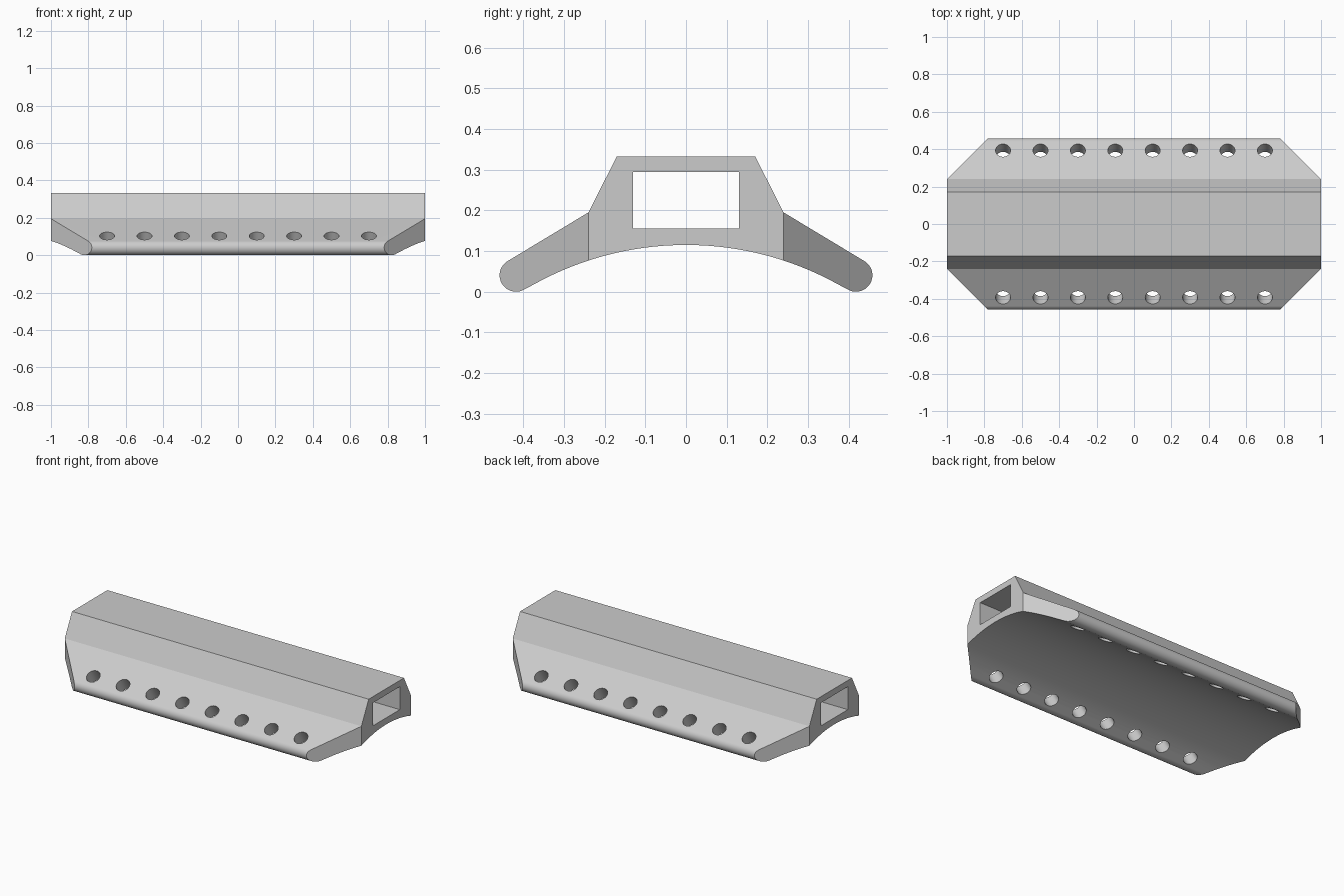
import bpy, bmesh
from math import sin, cos, radians
from mathutils import Matrix, Vector

cube = bpy.data.objects.get("Cube")
if cube:
    bpy.data.objects.remove(cube, do_unlink=True)

grey = bpy.data.materials.new("light_grey")
grey.use_nodes = True
colour = (0.6, 0.6, 0.6, 1)
grey.diffuse_color = colour
grey.node_tree.nodes["Principled BSDF"].inputs["Base Color"].default_value = colour


def make_object(name, bm):
    bmesh.ops.recalc_face_normals(bm, faces=bm.faces)
    mesh = bpy.data.meshes.new(name)
    bm.to_mesh(mesh)
    bm.free()
    obj = bpy.data.objects.new(name, mesh)
    bpy.context.collection.objects.link(obj)
    mesh.materials.append(grey)
    return obj


def arc(cy, cz, r, start, end, steps):
    angles = [radians(start + (end - start) * i / steps) for i in range(steps + 1)]
    return [(cy + r * cos(a), cz + r * sin(a)) for a in angles]


# Half cross-section: roof, shoulder, rounded wing tip, curved underside
half = [(0.17, 0.333), (0.24, 0.195)]
half += arc(0.418, 0.0405, 0.0405, 58.8, -121, 20)
half += arc(0, -0.655, 0.77, 59, 90, 16)[1:]
profile = half + [(-y, z) for y, z in reversed(half[:-1])]

# Extrude the cross-section along x
bm = bmesh.new()
end = bm.faces.new([bm.verts.new((-1, y, z)) for y, z in profile])
ext = bmesh.ops.extrude_face_region(bm, geom=[end])
bmesh.ops.translate(bm, vec=(2, 0, 0),
                    verts=[v for v in ext["geom"] if isinstance(v, bmesh.types.BMVert)])

# Slice the four wing corners at 45 degrees
for sx in (-1, 1):
    for sy in (-1, 1):
        bmesh.ops.bisect_plane(bm, geom=bm.verts[:] + bm.edges[:] + bm.faces[:], dist=1e-5,
                               plane_co=(sx, sy * 0.24, 0), plane_no=Vector((sx, sy, 0)),
                               clear_outer=True)
        bmesh.ops.holes_fill(bm, edges=[e for e in bm.edges if e.is_boundary], sides=0)
body = make_object("rail_body", bm)

# Cutter: central rectangular slot and a row of tilted holes in each wing
bm = bmesh.new()
bmesh.ops.create_cube(bm, size=1, matrix=Matrix.Translation((0, 0, 0.225))
                      @ Matrix.Diagonal((2.4, 0.26, 0.14, 1)))
for side in (-1, 1):
    for i in range(8):
        place = (Matrix.Translation((-0.7 + 0.2 * i, side * 0.393, 0.102))
                 @ Matrix.Rotation(radians(-31 * side), 4, 'X'))
        bmesh.ops.create_cone(bm, cap_ends=True, segments=32, radius1=0.04, radius2=0.04,
                              depth=0.3, matrix=place)
cutter = make_object("slot_and_hole_cutter", bm)
cutter.hide_render = True

bpy.ops.object.select_all(action='DESELECT')
body.select_set(True)
bpy.context.view_layer.objects.active = body
cut = body.modifiers.new("cut", 'BOOLEAN')
cut.operation = 'DIFFERENCE'
cut.solver = 'EXACT'
cut.object = cutter
bpy.ops.object.modifier_apply(modifier="cut")
bpy.data.objects.remove(cutter, do_unlink=True)

# Smooth the curved parts while the flat panels stay flat
bpy.ops.object.shade_smooth_by_angle(angle=radians(20))
normals = body.modifiers.new("flat_panels", 'WEIGHTED_NORMAL')
normals.keep_sharp = True
